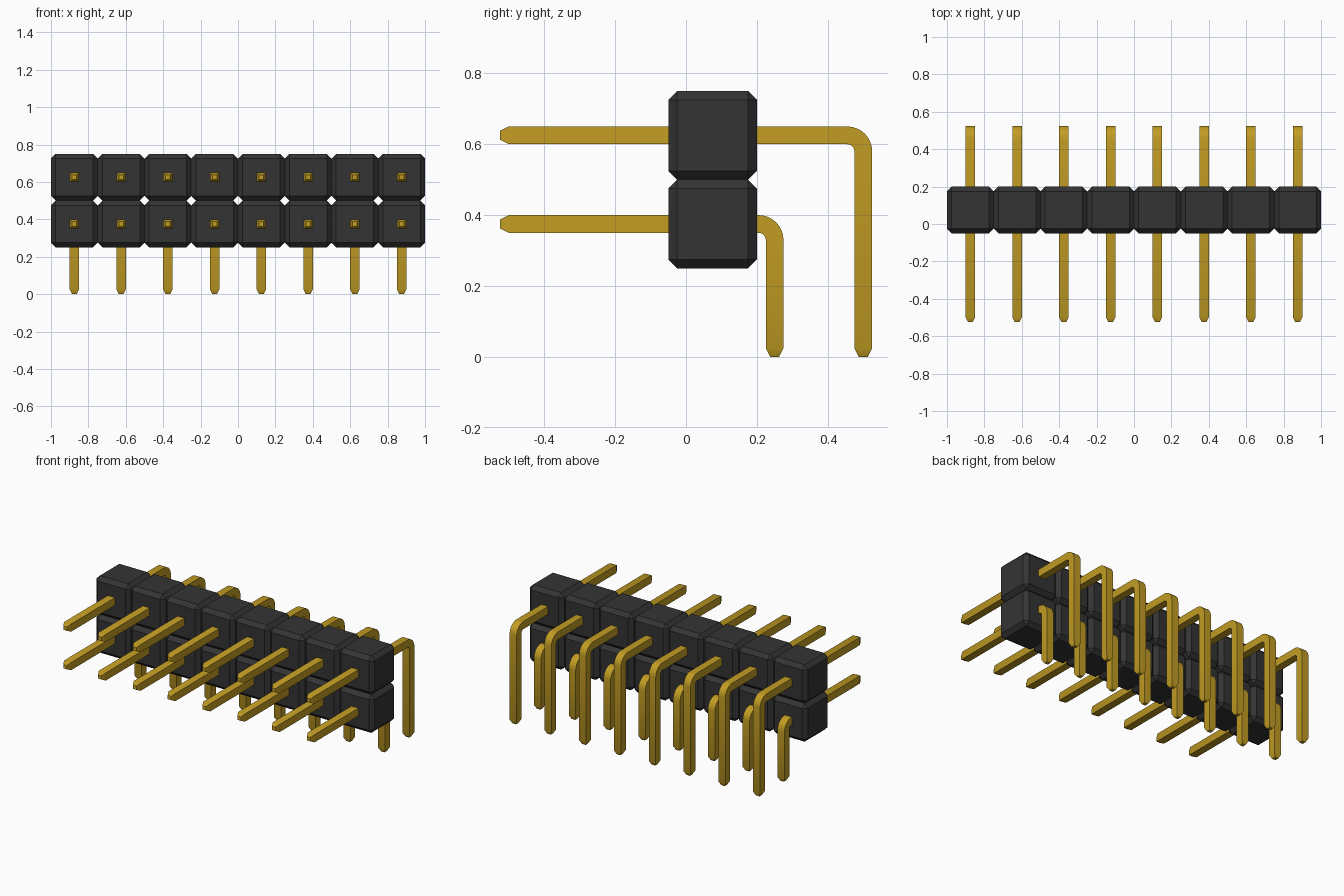
import bpy, bmesh, math
from mathutils import Vector

if "Cube" in bpy.data.objects:
    bpy.data.objects.remove(bpy.data.objects["Cube"], do_unlink=True)

PITCH = 0.25      # spacing of the grid of contacts
COLUMNS = 8
HALF = 0.025      # half thickness of a pin
TIP = 0.0125      # half thickness at the pin ends
BEND = 0.045      # centre-line radius of the bend
STEPS = 8


def material(name, color, metallic=0.0):
    mat = bpy.data.materials.new(name)
    mat.use_nodes = True
    mat.diffuse_color = (*color, 1)
    mat.node_tree.nodes["Principled BSDF"].inputs["Base Color"].default_value = (*color, 1)
    return mat


def finish(bm, name, mat):
    bmesh.ops.recalc_face_normals(bm, faces=bm.faces)
    mesh = bpy.data.meshes.new(name)
    bm.to_mesh(mesh)
    bm.free()
    mesh.materials.append(mat)
    return mesh


def place(name, mesh, location):
    obj = bpy.data.objects.new(name, mesh)
    obj.location = location
    bpy.context.collection.objects.link(obj)
    return obj


def housing_mesh(mat):
    # Cube with every edge chamfered
    bm = bmesh.new()
    bmesh.ops.create_cube(bm, size=PITCH)
    bmesh.ops.bevel(bm, geom=bm.edges[:], offset=0.025, offset_type='OFFSET',
                    segments=1, affect='EDGES')
    return finish(bm, "housing_block", mat)


def pin_mesh(name, z, y_leg, mat):
    # Square section swept along a bent centre line, tapered at both ends
    cy, cz = y_leg - BEND, z - BEND
    path = [(-0.525, z, 0, TIP), (-0.5, z, 0, HALF)]
    for i in range(STEPS + 1):
        a = math.pi / 2 * i / STEPS
        path.append((cy + BEND * math.sin(a), cz + BEND * math.cos(a), a, HALF))
    path += [(y_leg, 0.025, math.pi / 2, HALF), (y_leg, 0, math.pi / 2, TIP)]

    bm = bmesh.new()
    rings = []
    for y, pz, a, h in path:
        normal = Vector((0, math.sin(a), math.cos(a)))
        side = Vector((1, 0, 0))
        rings.append([bm.verts.new(Vector((0, y, pz)) + side * sx * h + normal * sn * h)
                      for sx, sn in ((-1, -1), (1, -1), (1, 1), (-1, 1))])
    for r, s in zip(rings, rings[1:]):
        for i in range(4):
            j = (i + 1) % 4
            bm.faces.new((r[i], r[j], s[j], s[i]))
    bm.faces.new(rings[0])
    bm.faces.new(rings[-1])
    return finish(bm, name, mat)


black = material("black plastic", (0.034, 0.034, 0.034))
gold = material("gold metal", (0.54, 0.335, 0.017))

block = housing_mesh(black)
rows = (("lower", 0.375, 0.25), ("upper", 0.625, 0.5))
pins = []
for row, z, y_leg in rows:
    pin = pin_mesh(row + "_pin", z, y_leg, gold)
    for c in range(COLUMNS):
        x = (c - (COLUMNS - 1) / 2) * PITCH
        place(f"{row}_housing_{c + 1}", block, (x, 0.075, z))
        pins.append(place(f"{row}_pin_{c + 1}", pin, (x, 0, 0)))

# Smooth only the bends
bpy.ops.object.select_all(action='DESELECT')
for obj in (pins[0], pins[-1]):
    obj.select_set(True)
    bpy.context.view_layer.objects.active = obj
bpy.ops.object.shade_smooth_by_angle(angle=math.radians(30))
